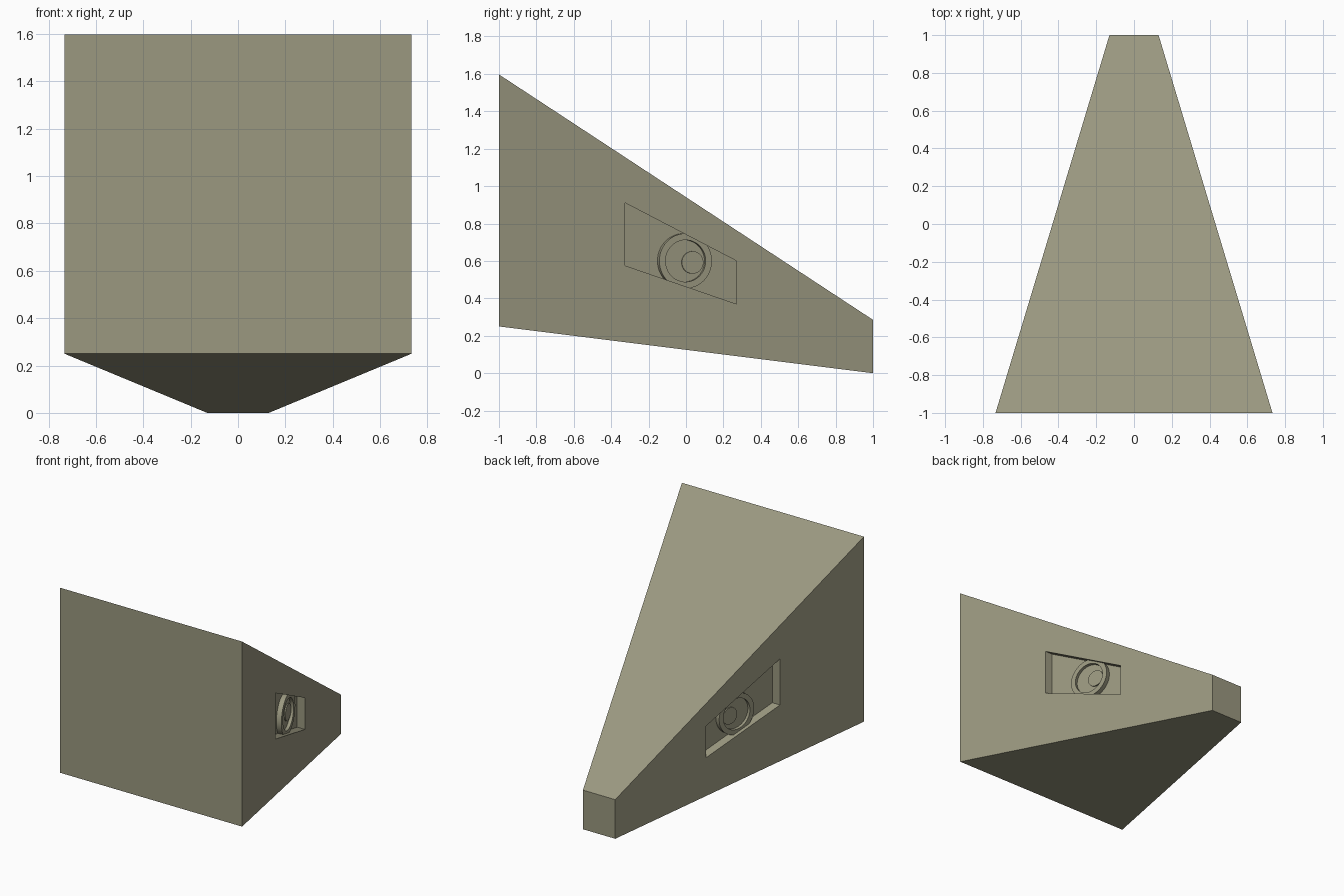
import bpy, bmesh, math
from mathutils import Matrix, Vector

if "Cube" in bpy.data.objects:
    bpy.data.objects.remove(bpy.data.objects["Cube"])

paint = bpy.data.materials.new("khaki_grey")
paint.diffuse_color = (0.325, 0.314, 0.216, 1)
paint.use_nodes = True
paint.node_tree.nodes["Principled BSDF"].inputs["Base Color"].default_value = paint.diffuse_color


def make(name, verts, faces):
    bm = bmesh.new()
    vs = [bm.verts.new(v) for v in verts]
    for f in faces:
        bm.faces.new([vs[i] for i in f])
    bmesh.ops.recalc_face_normals(bm, faces=bm.faces)
    me = bpy.data.meshes.new(name)
    bm.to_mesh(me)
    bm.free()
    me.materials.append(paint)
    ob = bpy.data.objects.new(name, me)
    bpy.context.collection.objects.link(ob)
    return ob


BOX = [(0, 1, 2, 3), (7, 6, 5, 4)] + [(i, (i + 1) % 4, (i + 1) % 4 + 4, i + 4) for i in range(4)]


def side_x(y):
    """Half width of the body at a given depth."""
    return 0.4315 - 0.3015 * y


def lathe(name, profile, matrix, n=48):
    """Revolve (radius, height) points; a zero-radius end closes to a cap."""
    verts, faces = [], []
    for r, h in profile:
        for i in range(n):
            a = 2 * math.pi * i / n
            verts.append(matrix @ Vector((r * math.cos(a), r * math.sin(a), h)))
    for k in range(len(profile) - 1):
        for i in range(n):
            j = (i + 1) % n
            faces.append((k * n + i, k * n + j, (k + 1) * n + j, (k + 1) * n + i))
    faces.append(tuple(range((len(profile) - 1) * n, len(profile) * n)))
    faces.append(tuple(reversed(range(n))))
    ob = make(name, verts, faces)
    bpy.ops.object.select_all(action='DESELECT')
    ob.select_set(True)
    bpy.context.view_layer.objects.active = ob
    bpy.ops.object.shade_smooth_by_angle(angle=math.radians(30))
    return ob


# Tapered body: large front, small low back
body = make("tapered_body",
            [(-0.733, -1, 0.25), (0.733, -1, 0.25), (0.733, -1, 1.597), (-0.733, -1, 1.597),
             (-0.13, 1, 0), (0.13, 1, 0), (0.13, 1, 0.285), (-0.13, 1, 0.285)], BOX)

# Slanted window pockets, one on each side
WINDOW = [(-0.325, 0.575), (0.27, 0.37), (0.27, 0.6), (-0.325, 0.91)]
for s, label in ((1, "right"), (-1, "left")):
    pts = [(s * (side_x(y) + d), y, z) for d in (-0.062, 0.06) for y, z in WINDOW]
    cutter = make("pocket_cutter_" + label, pts, BOX)
    cutter.hide_render = True
    mod = body.modifiers.new("pocket", 'BOOLEAN')
    mod.operation = 'DIFFERENCE'
    mod.solver = 'EXACT'
    mod.object = cutter
    bpy.context.view_layer.objects.active = body
    bpy.ops.object.modifier_apply(modifier=mod.name)
    bpy.data.objects.remove(cutter)

    # Round lens standing on the pocket floor, square to the side wall
    normal = Vector((s, 0.3015, 0)).normalized()
    rot = normal.to_track_quat('Z', 'Y').to_matrix().to_4x4()

    def place(y, z):
        return Matrix.Translation((s * (side_x(y) - 0.062), y, z)) @ rot

    lathe("lens_rim_" + label,
          [(0.147, -0.01), (0.147, 0.035), (0.112, 0.035), (0.112, 0.012)], place(-0.012, 0.6))
    lathe("lens_pupil_" + label, [(0.06, 0.0), (0.06, 0.02)], place(0.03, 0.592))
